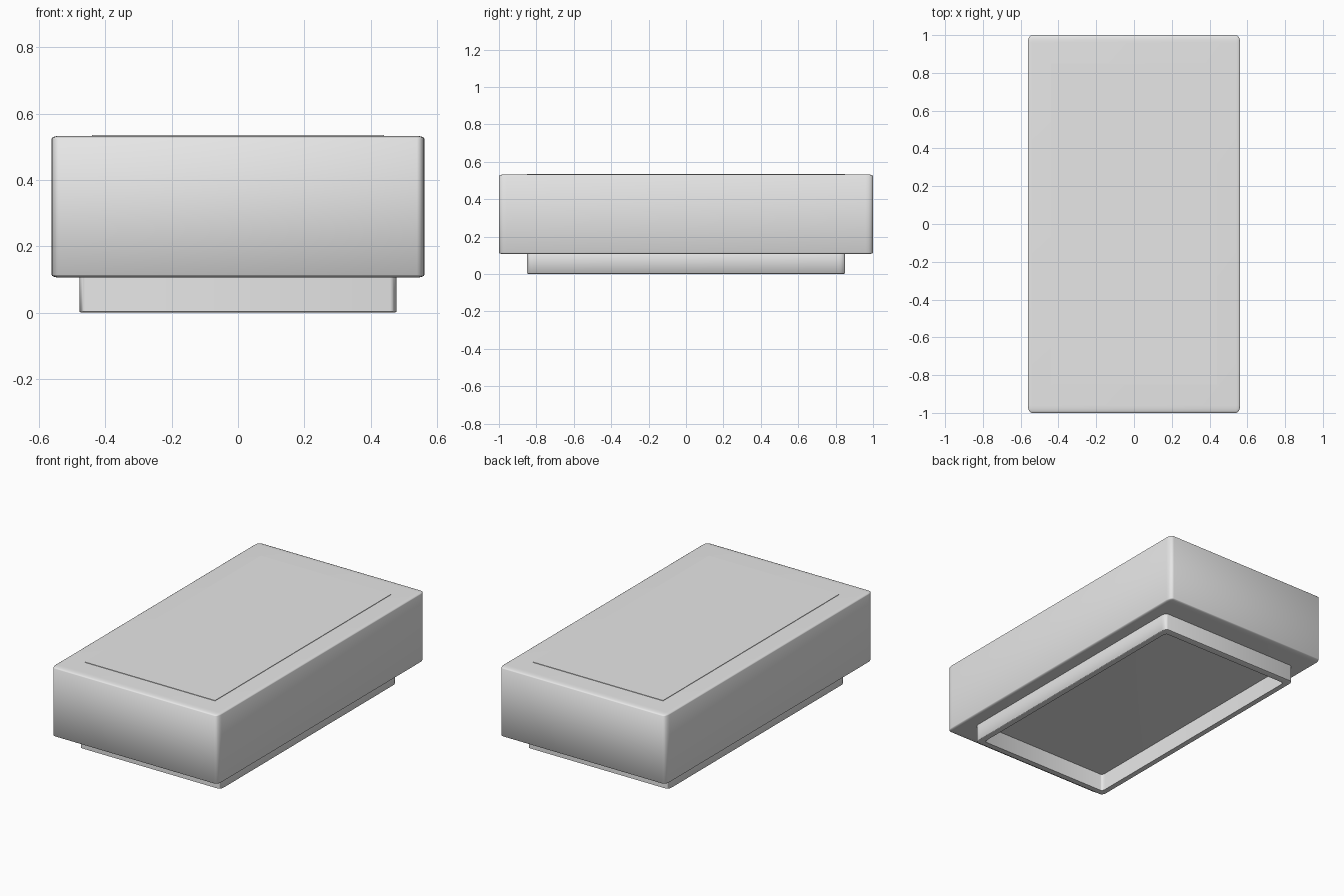
import bpy

cube = bpy.data.objects.get("Cube")
if cube:
    bpy.data.objects.remove(cube, do_unlink=True)

# One plain grey for everything
grey = bpy.data.materials.new("light_grey")
grey.use_nodes = True
colour = (0.8, 0.8, 0.8, 1)
grey.diffuse_color = colour
grey.node_tree.nodes["Principled BSDF"].inputs["Base Color"].default_value = colour


def box(name, half_x, half_y, bottom, top, bevel=0.0):
    """Box whose edge rounding stretches with its proportions."""
    bpy.ops.mesh.primitive_cube_add(size=2, location=(0, 0, (bottom + top) / 2))
    obj = bpy.context.object
    obj.name = name
    obj.scale = (half_x, half_y, (top - bottom) / 2)
    obj.data.materials.append(grey)
    if bevel:
        mod = obj.modifiers.new("rounded_edges", 'BEVEL')
        mod.width = bevel
        mod.segments = 4
        bpy.ops.object.modifier_apply(modifier=mod.name)
    bpy.ops.object.transform_apply(location=True, rotation=False, scale=True)
    return obj


def smooth(obj):
    bpy.ops.object.select_all(action='DESELECT')
    obj.select_set(True)
    bpy.context.view_layer.objects.active = obj
    bpy.ops.object.shade_smooth_by_angle(angle=1.0)


# Main block with softly rounded edges
body = box("body", 0.562, 1.0, 0.106, 0.533, 0.04)
smooth(body)

# Thin raised panel on the top
box("top_panel", 0.44, 0.85, 0.525, 0.536)

# Inset base: an open rim around a deep recess
base = box("base_rim", 0.478, 0.85, 0.0, 0.15, 0.04)
cutter = box("recess_cutter", 0.442, 0.81, -0.3, 0.4, 0.03)
cut = base.modifiers.new("recess", 'BOOLEAN')
cut.operation = 'DIFFERENCE'
cut.solver = 'EXACT'
cut.object = cutter
bpy.context.view_layer.objects.active = base
bpy.ops.object.modifier_apply(modifier=cut.name)
bpy.data.objects.remove(cutter, do_unlink=True)
smooth(base)
